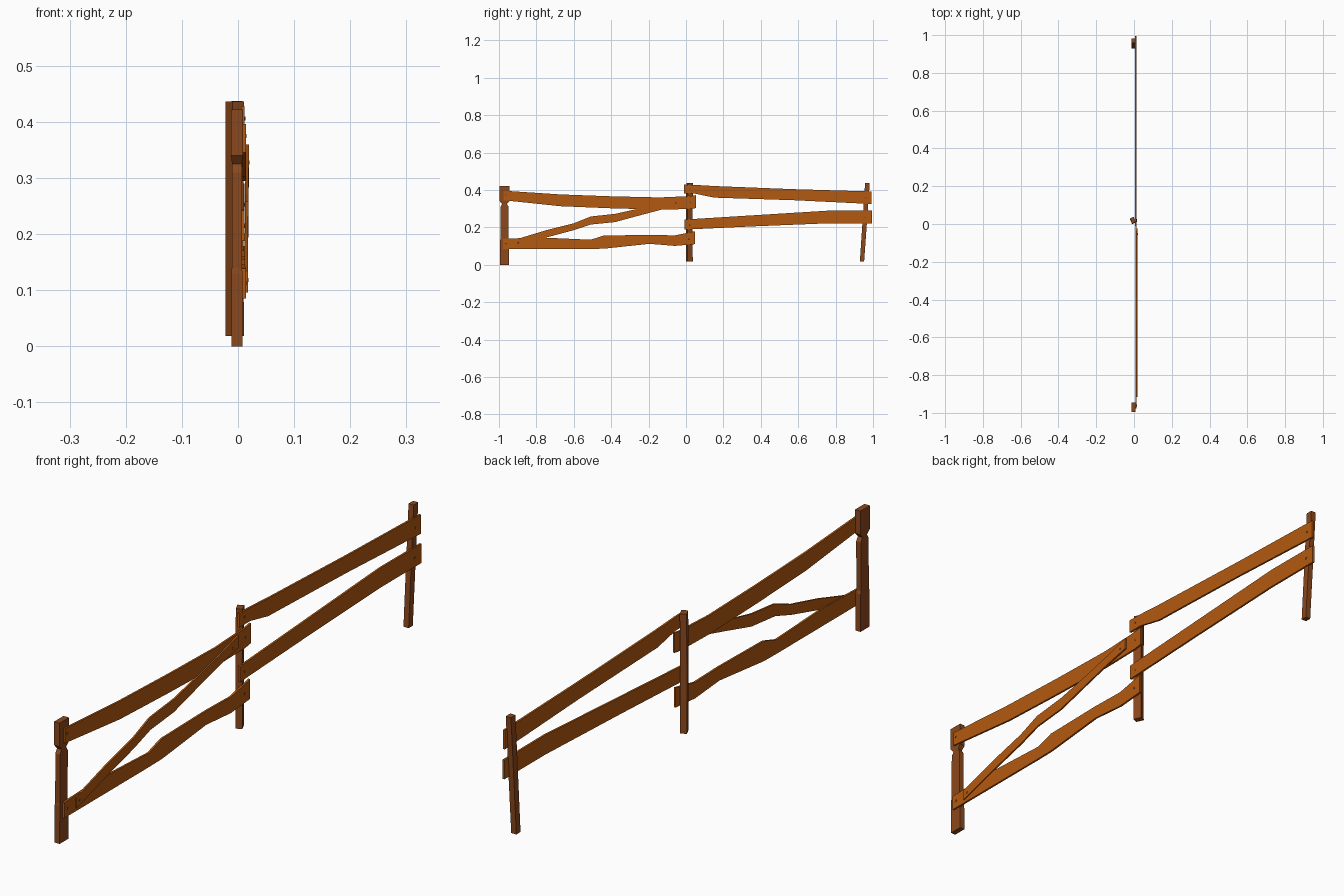
import bpy, bmesh
from math import cos, sin, radians, pi


def material(name, rgb):
    m = bpy.data.materials.new(name)
    m.diffuse_color = (*rgb, 1)
    return m


PLANK = material("plank_wood", (0.45, 0.10, 0.005))
POST = material("post_wood", (0.26, 0.065, 0.012))
NAIL = material("nail_metal", (0.20, 0.06, 0.02))


def finish(name, bm, mat):
    bmesh.ops.recalc_face_normals(bm, faces=bm.faces)
    me = bpy.data.meshes.new(name)
    bm.to_mesh(me)
    bm.free()
    me.materials.append(mat)
    ob = bpy.data.objects.new(name, me)
    bpy.context.collection.objects.link(ob)
    return ob


def loft(name, rings, mat):
    """Closed tube of quads through equal-sized rings."""
    bm = bmesh.new()
    loops = [[bm.verts.new(p) for p in r] for r in rings]
    n = len(loops[0])
    for a, b in zip(loops, loops[1:]):
        for i in range(n):
            j = (i + 1) % n
            bm.faces.new((a[i], a[j], b[j], b[i]))
    bm.faces.new(loops[0])
    bm.faces.new(loops[-1])
    return finish(name, bm, mat)


def post(name, levels, angle=0):
    """Levels are (centre x, centre y, z, width x, width y)."""
    c, s = cos(radians(angle)), sin(radians(angle))
    rings = []
    for cx, cy, z, w, d in levels:
        rings.append([(cx + u * w / 2 * c - v * d / 2 * s,
                       cy + u * w / 2 * s + v * d / 2 * c, z)
                      for u, v in ((-1, -1), (1, -1), (1, 1), (-1, 1))])
    return loft(name, rings, POST)


def plank(name, stations, x_start, x_end, thick):
    """Stations are (y, bottom z, top z); the inner face runs x_start to x_end."""
    y0, y1 = stations[0][0], stations[-1][0]
    rings = []
    for y, lo, hi in stations:
        x = x_start + (x_end - x_start) * (y - y0) / (y1 - y0)
        rings.append([(x, y, lo), (x + thick, y, lo), (x + thick, y, hi), (x, y, hi)])
    return loft(name, rings, PLANK)


def nail(name, x, y, z, r=0.005):
    rings = [[(px, y + k * r * cos(i * pi / 3), z + k * r * sin(i * pi / 3))
              for i in range(6)] for px, k in ((x - 0.002, 1), (x + 0.001, 0.8))]
    return loft(name, rings, NAIL)


# Posts: notched end post, turned middle post, leaning far post
post("notched_post", [
    (-0.002, -0.970, 0.0, 0.020, 0.050),
    (-0.002, -0.970, 0.130, 0.020, 0.048),
    (-0.002, -0.971, 0.140, 0.018, 0.043),
    (-0.002, -0.970, 0.310, 0.018, 0.043),
    (-0.002, -0.970, 0.325, 0.017, 0.026),
    (-0.002, -0.970, 0.340, 0.021, 0.052),
    (-0.002, -0.970, 0.422, 0.021, 0.052)])
post("middle_post", [
    (-0.006, 0.018, 0.018, 0.022, 0.030),
    (-0.006, 0.017, 0.230, 0.022, 0.029),
    (-0.006, 0.020, 0.436, 0.022, 0.030)], 25)
post("leaning_post", [
    (-0.002, 0.941, 0.018, 0.020, 0.023),
    (-0.002, 0.970, 0.437, 0.020, 0.025)])

# Rails of the near section
plank("near_top_rail", [
    (-0.975, 0.345, 0.396), (-0.670, 0.313, 0.376), (-0.400, 0.302, 0.366),
    (-0.140, 0.295, 0.360), (0.020, 0.298, 0.367), (0.053, 0.303, 0.372)],
    0.007, 0.007, 0.007)
plank("near_bottom_rail", [
    (-0.978, 0.085, 0.139), (-0.780, 0.085, 0.146), (-0.510, 0.085, 0.134),
    (-0.440, 0.086, 0.156), (-0.195, 0.112, 0.160), (-0.060, 0.101, 0.157),
    (0.047, 0.110, 0.179)], 0.007, 0.007, 0.007)

# Rails of the far section
plank("far_top_rail", [
    (-0.010, 0.380, 0.428), (0.050, 0.380, 0.427), (0.150, 0.359, 0.421),
    (0.580, 0.345, 0.404), (0.992, 0.325, 0.392)], 0.005, 0.005, 0.007)
plank("far_bottom_rail", [
    (-0.007, 0.188, 0.242), (0.350, 0.205, 0.264), (0.770, 0.222, 0.290),
    (0.995, 0.222, 0.289)], 0.005, 0.005, 0.007)

# Diagonal brace on the outer face
plank("diagonal_brace", [
    (-0.915, 0.096, 0.134), (-0.750, 0.145, 0.184), (-0.600, 0.185, 0.222),
    (-0.510, 0.215, 0.258), (-0.380, 0.228, 0.272), (-0.240, 0.266, 0.303),
    (-0.130, 0.295, 0.330), (-0.025, 0.318, 0.360)], 0.0115, 0.0135, 0.006)

# Nails: rail ends and brace ends
for i, (x, y, z) in enumerate([
        (0.014, -0.962, 0.375), (0.014, 0.022, 0.335),
        (0.014, -0.960, 0.113), (0.014, 0.016, 0.140),
        (0.012, 0.020, 0.406), (0.012, 0.962, 0.358),
        (0.012, 0.020, 0.215), (0.012, 0.958, 0.253),
        (0.0176, -0.897, 0.118), (0.0194, -0.055, 0.328)]):
    nail(f"nail_{i + 1}", x, y, z)
